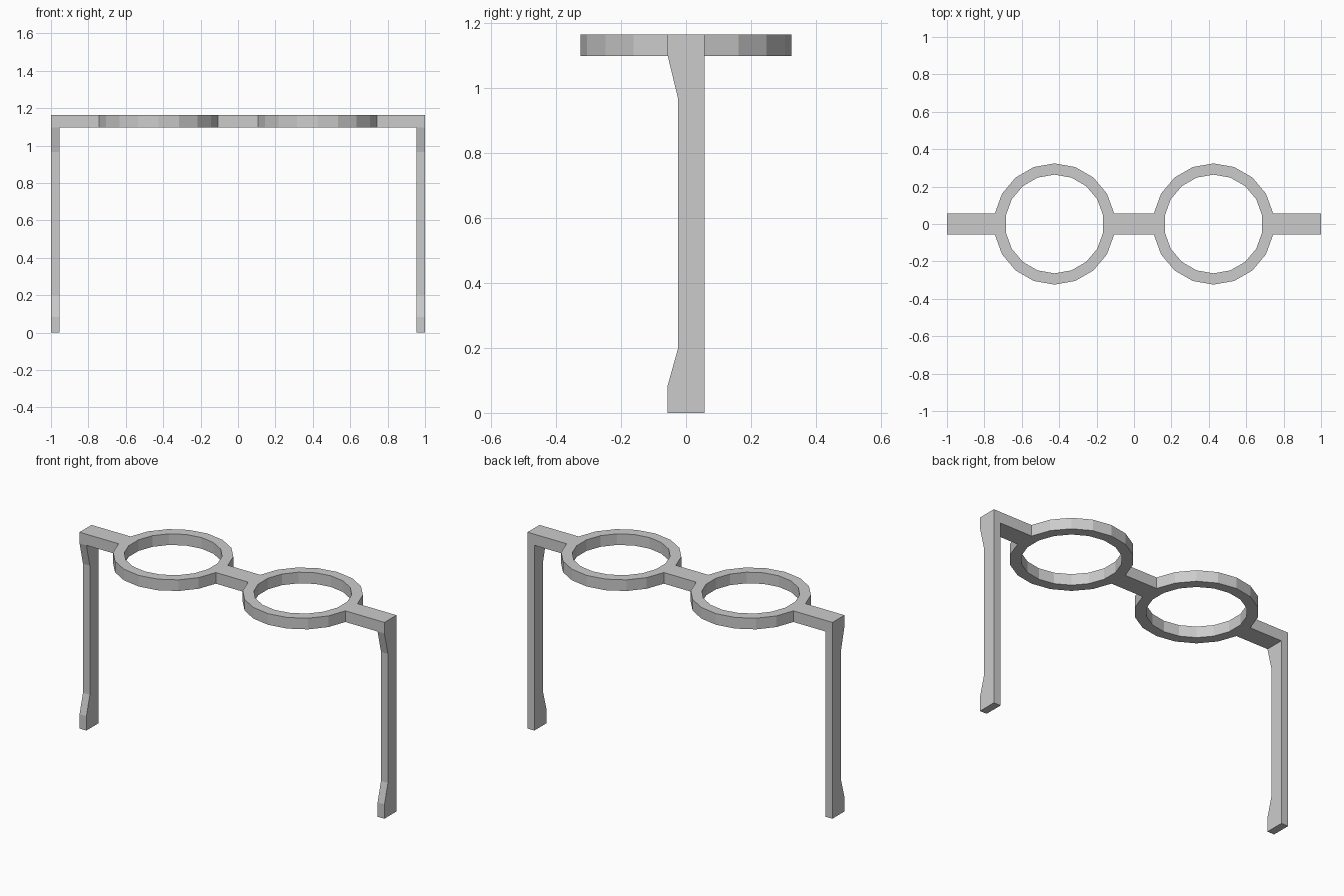
import bpy, bmesh, math

if "Cube" in bpy.data.objects:
    bpy.data.objects.remove(bpy.data.objects["Cube"])

TOP, BOTTOM = 1.164, 1.098        # frame thickness in z
CX, R_OUT, R_IN, SIDES = 0.425, 0.324, 0.264, 18
LEG_IN, LEG_OUT = 0.955, 1.0


def finish(bm, name):
    """Turn a right-hand half into an object mirrored across x = 0."""
    bmesh.ops.remove_doubles(bm, verts=bm.verts, dist=1e-5)
    bmesh.ops.recalc_face_normals(bm, faces=bm.faces)
    mesh = bpy.data.meshes.new(name)
    bm.to_mesh(mesh)
    bm.free()
    obj = bpy.data.objects.new(name, mesh)
    bpy.context.collection.objects.link(obj)
    mirror = obj.modifiers.new("Mirror", 'MIRROR')
    mirror.use_mirror_merge = True
    mirror.merge_threshold = 1e-4
    return obj


def quad(bm, *points):
    bm.faces.new([bm.verts.new(p) for p in points])


# Lens rim: 18-sided ring, left open where the bars join its two flat facets
def rim_point(r, i, z):
    a = math.tau * (i - 0.5) / SIDES
    return (CX + r * math.cos(a), r * math.sin(a), z)


bm = bmesh.new()
for i in range(SIDES):
    ring = lambda r, z: (rim_point(r, i, z), rim_point(r, i + 1, z))
    (ot0, ot1), (ob0, ob1) = ring(R_OUT, TOP), ring(R_OUT, BOTTOM)
    (it0, it1), (ib0, ib1) = ring(R_IN, TOP), ring(R_IN, BOTTOM)
    quad(bm, ot0, ot1, it1, it0)
    quad(bm, ob1, ob0, ib0, ib1)
    quad(bm, it0, it1, ib1, ib0)
    if i not in (0, SIDES // 2):
        quad(bm, ob0, ob1, ot1, ot0)

# Bridge half and hinge bar, as wide as one rim facet
half_w = R_OUT * math.sin(math.pi / SIDES)
reach = R_OUT * math.cos(math.pi / SIDES)
section = [(-half_w, BOTTOM), (half_w, BOTTOM), (half_w, TOP), (-half_w, TOP)]
for x0, x1 in ((0, CX - reach), (CX + reach, LEG_IN)):
    for k in range(4):
        a, b = section[k], section[(k + 1) % 4]
        quad(bm, (x0, *a), (x1, *a), (x1, *b), (x0, *b))
finish(bm, "lens_frame")

# Temple arms: side profile (y, z) with wider hinge and tip, extruded in x
profile = [(-half_w, 0), (half_w, 0), (half_w, TOP), (-half_w, TOP),
           (-half_w, BOTTOM), (-0.024, 0.965), (-0.024, 0.2), (-half_w, 0.085)]
bm = bmesh.new()
face = bm.faces.new([bm.verts.new((LEG_IN, y, z)) for y, z in profile])
side = bmesh.ops.extrude_face_region(bm, geom=[face], use_keep_orig=True)
moved = [v for v in side["geom"] if isinstance(v, bmesh.types.BMVert)]
bmesh.ops.translate(bm, verts=moved, vec=(LEG_OUT - LEG_IN, 0, 0))
finish(bm, "temple_arms")
